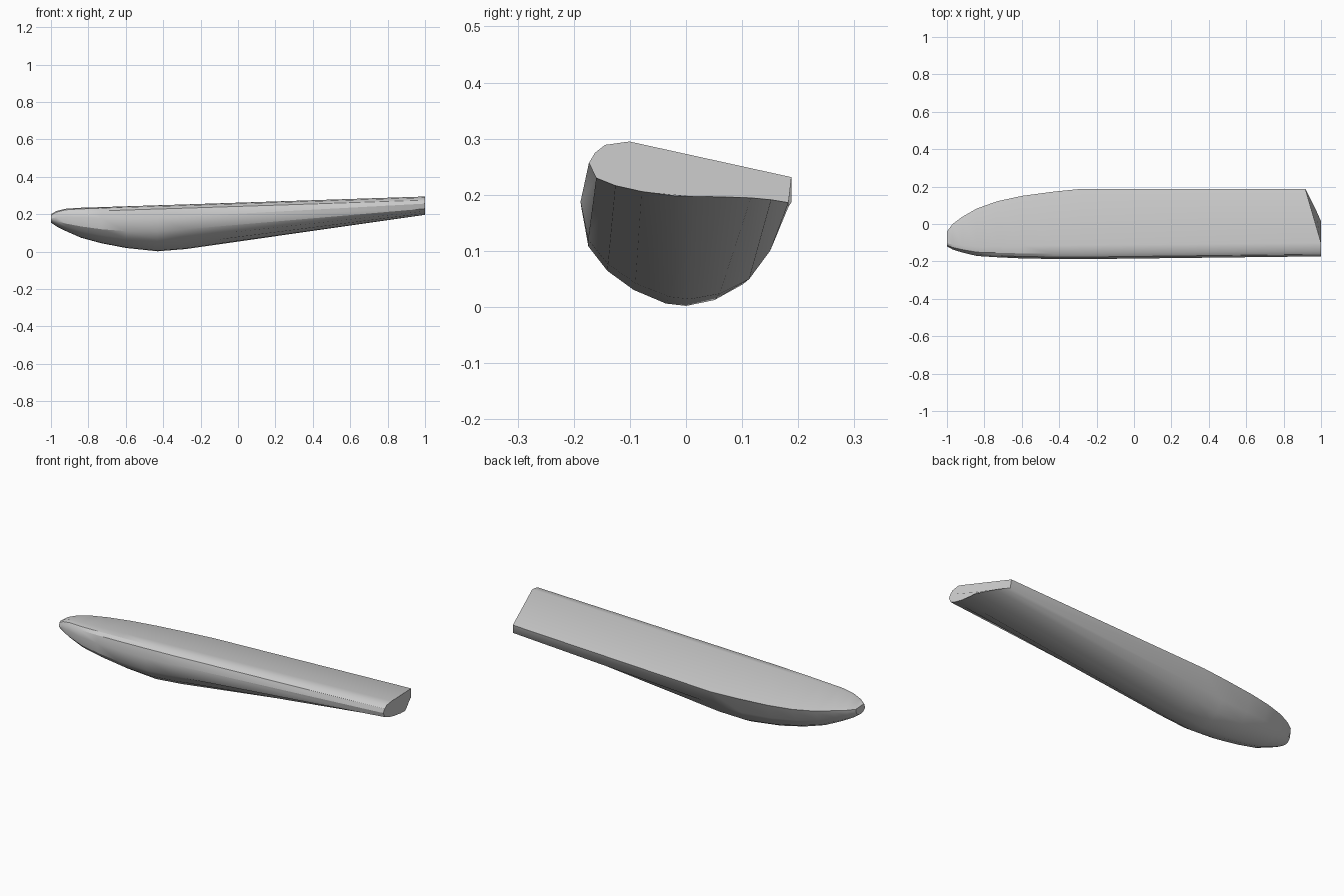
import bpy
import bmesh
import math

cube = bpy.data.objects.get("Cube")
if cube:
    bpy.data.objects.remove(cube, do_unlink=True)

grey = bpy.data.materials.new("plain grey")
grey.use_nodes = True
colour = (0.6, 0.6, 0.6, 1)
grey.diffuse_color = colour
grey.node_tree.nodes["Principled BSDF"].inputs["Base Color"].default_value = colour

# Stations: x, front y, back y, belly z, front chine z, back chine z, deck drop
STATIONS = [
    (-1.00, -.120, -.040, .155, .172, .180, .025),
    (-.97, -.136, .000, .135, .163, .185, .010),
    (-.92, -.152, .037, .110, .150, .187, .001),
    (-.84, -.171, .083, .075, .135, .181, 0),
    (-.73, -.178, .122, .045, .120, .176, 0),
    (-.60, -.184, .150, .020, .110, .174, 0),
    (-.43, -.187, .173, .002, .108, .176, 0),
    (-.28, -.188, .188, .014, .120, .178, 0),
    (1.00, -.173, .188, .197, .230, .186, 0),
]
# Underside: share of the width, share of the height up to the chine
FRONT_BELLY = [(.036, 1), (.13, .59), (.26, .27), (.42, .04), (.52, 0)]
BACK_BELLY = [(.66, .06), (.8, .22), (.9, .53), (.985, 1)]


def deck(x, y):
    """Height of the sloping flat deck."""
    return .262 + .035 * x - .22 * (y + .11)


def section(x, front, back, belly, chine, back_chine, drop):
    """One closed ring of the hull, from the back deck edge round the front."""
    def at(u):
        return front + u * (back - front)

    ridge = deck(x, at(.2)) - drop
    ring = [(back, deck(x, back) - drop * .6), (at(.2), ridge),
            (at(.08), ridge - .006), (at(.03), ridge - .02),
            (front, chine + .6 * (ridge - .02 - chine))]
    ring += [(at(u), belly + h * (chine - belly)) for u, h in FRONT_BELLY]
    ring += [(at(u), belly + h * (back_chine - belly)) for u, h in BACK_BELLY]
    # The back corner of the broad end is cut off at a slant
    return [(min(x, 1 - .5 * max(0, y - .02)), y, z) for y, z in ring]


# Hull lofted through the stations
bm = bmesh.new()
rings = [[bm.verts.new(p) for p in section(*s)] for s in STATIONS]
for a, b in zip(rings, rings[1:]):
    for i in range(len(a)):
        j = (i + 1) % len(a)
        bm.faces.new((a[i], a[j], b[j], b[i]))
bm.faces.new(rings[0])
bm.faces.new(rings[-1])
bmesh.ops.recalc_face_normals(bm, faces=bm.faces)

mesh = bpy.data.meshes.new("hull")
bm.to_mesh(mesh)
bm.free()
mesh.materials.append(grey)
hull = bpy.data.objects.new("hull", mesh)
bpy.context.collection.objects.link(hull)
bpy.context.view_layer.objects.active = hull
hull.select_set(True)
bpy.ops.object.shade_smooth_by_angle(angle=math.radians(30))
